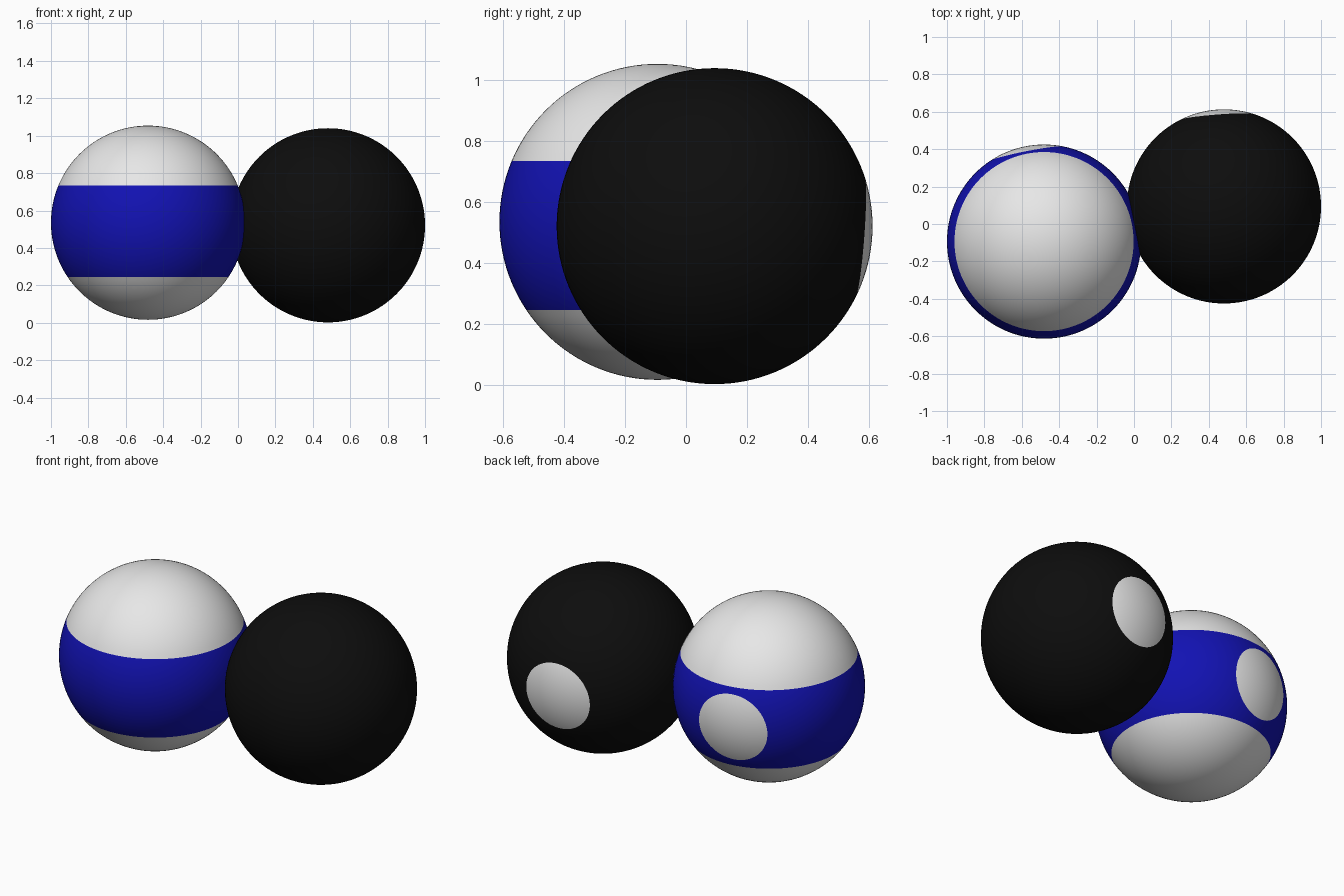
import bpy, bmesh
from mathutils import Vector

if "Cube" in bpy.data.objects:
    bpy.data.objects.remove(bpy.data.objects["Cube"])

RADIUS = 0.519


def material(name, rgb):
    mat = bpy.data.materials.new(name)
    mat.diffuse_color = (*rgb, 1.0)
    mat.use_nodes = True
    mat.node_tree.nodes["Principled BSDF"].inputs["Base Color"].default_value = mat.diffuse_color
    return mat


white = material("white", (0.8, 0.8, 0.8))
blue = material("blue", (0.006, 0.006, 0.45))
black = material("black", (0.004, 0.004, 0.004))


def ball(name, centre, base, spot_dir, spot_depth, band=None):
    """Sphere cut along its spot (and stripe) outlines, coloured by region."""
    spot_dir = Vector(spot_dir).normalized()
    spot_co = spot_dir * spot_depth * RADIUS
    bm = bmesh.new()
    bmesh.ops.create_uvsphere(bm, u_segments=128, v_segments=64, radius=RADIUS)

    # cut the colour borders into the surface
    cuts = [(spot_co, spot_dir)]
    if band:
        cuts += [(Vector((0, 0, z)), Vector((0, 0, 1))) for z in band]
    for co, normal in cuts:
        geom = bm.verts[:] + bm.edges[:] + bm.faces[:]
        bmesh.ops.bisect_plane(bm, geom=geom, dist=1e-5, plane_co=co, plane_no=normal)

    # slot 0 is white, slot 1 is the base colour
    for f in bm.faces:
        c = f.calc_center_median()
        in_spot = (c - spot_co).dot(spot_dir) > 0
        in_base = band is None or band[0] < c.z < band[1]
        f.material_index = 1 if in_base and not in_spot else 0
        f.smooth = True

    mesh = bpy.data.meshes.new(name)
    bm.to_mesh(mesh)
    bm.free()
    mesh.materials.append(white)
    mesh.materials.append(base)
    obj = bpy.data.objects.new(name, mesh)
    obj.location = centre
    bpy.context.collection.objects.link(obj)


# white ball with a blue stripe and a white spot at the back
ball("striped_ball", (-0.481, -0.094, 0.535), blue,
     (-0.192, 0.978, -0.079), 0.921, band=(-0.29, 0.2))

# black ball with a white spot at the back
ball("black_ball", (0.481, 0.094, 0.521), black,
     (-0.077, 0.994, -0.075), 0.923)
